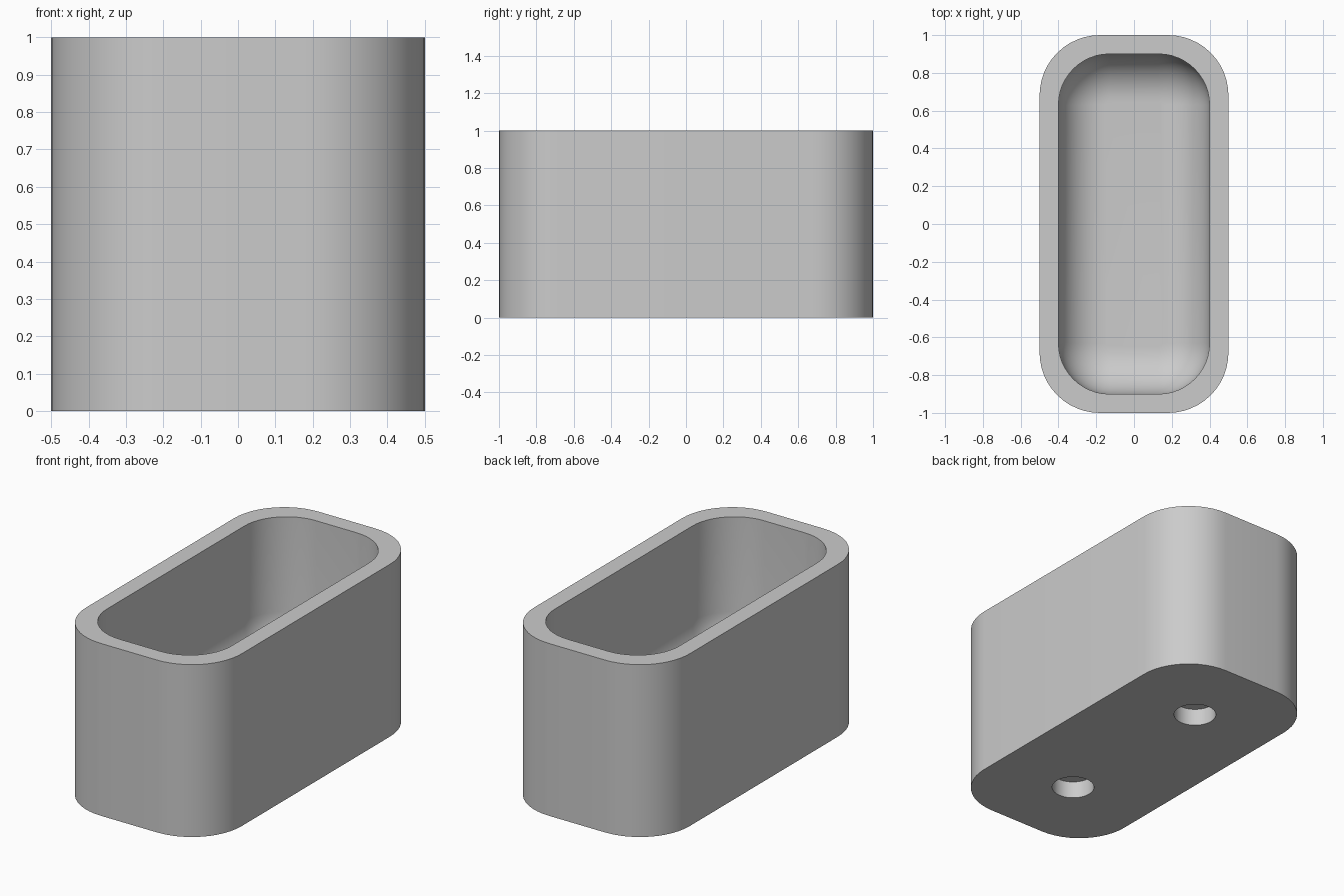
import bpy, bmesh, math

if "Cube" in bpy.data.objects:
    bpy.data.objects.remove(bpy.data.objects["Cube"], do_unlink=True)

grey = bpy.data.materials.new("plain grey")
grey.use_nodes = True
colour = (0.6, 0.6, 0.6, 1)
grey.diffuse_color = colour
grey.node_tree.nodes["Principled BSDF"].inputs["Base Color"].default_value = colour

bm = bmesh.new()
STEPS = 12


def ring(points, z):
    return [bm.verts.new((x, y, z)) for x, y in points]


def rounded(half_x, half_y, radius):
    pts = []
    for quarter, (sx, sy) in enumerate([(1, 1), (-1, 1), (-1, -1), (1, -1)]):
        for i in range(STEPS + 1):
            a = math.pi / 2 * (quarter + i / STEPS)
            pts.append((sx * (half_x - radius) + radius * math.cos(a),
                        sy * (half_y - radius) + radius * math.sin(a)))
    return pts


def circle(cy, radius, n=32):
    return [(radius * math.cos(math.tau * i / n),
             cy + radius * math.sin(math.tau * i / n)) for i in range(n)]


def bridge(a, b):
    n = len(a)
    for i in range(n):
        bm.faces.new((a[i], a[(i + 1) % n], b[(i + 1) % n], b[i]))


def edges_of(loop):
    return [bm.edges.get((v, loop[i - 1])) for i, v in enumerate(loop)]


# Outer wall and flat rim
base = ring(rounded(0.5, 1, 0.32), 0)
top = ring(rounded(0.5, 1, 0.32), 1)
bridge(base, top)
lip = ring(rounded(0.4, 0.9, 0.27), 1)
bridge(top, lip)

# Cavity with a filleted floor
FLOOR, FILLET = 0.2, 0.25
last = lip
for i in range(STEPS + 1):
    a = math.pi / 2 * i / STEPS
    inset = FILLET * (1 - math.cos(a))
    z = FLOOR + FILLET * (1 - math.sin(a))
    loop = ring(rounded(0.4 - inset, 0.9 - inset, 0.27 - inset), z)
    bridge(last, loop)
    last = loop
bm.faces.new(last)

# Underside with two blind round holes
rim_edges = edges_of(base)
for cy in (-0.52, 0.52):
    mouth = ring(circle(cy, 0.115), 0)
    end = ring(circle(cy, 0.115), 0.1)
    bridge(mouth, end)
    bm.faces.new(end)
    rim_edges += edges_of(mouth)
bmesh.ops.triangle_fill(bm, edges=rim_edges, use_beauty=True, normal=(0, 0, -1))
bmesh.ops.recalc_face_normals(bm, faces=bm.faces)

mesh = bpy.data.meshes.new("open_box")
bm.to_mesh(mesh)
bm.free()
mesh.materials.append(grey)
box = bpy.data.objects.new("open_box", mesh)
bpy.context.collection.objects.link(box)
bpy.context.view_layer.objects.active = box
box.select_set(True)
bpy.ops.object.shade_smooth_by_angle(angle=math.radians(35))
